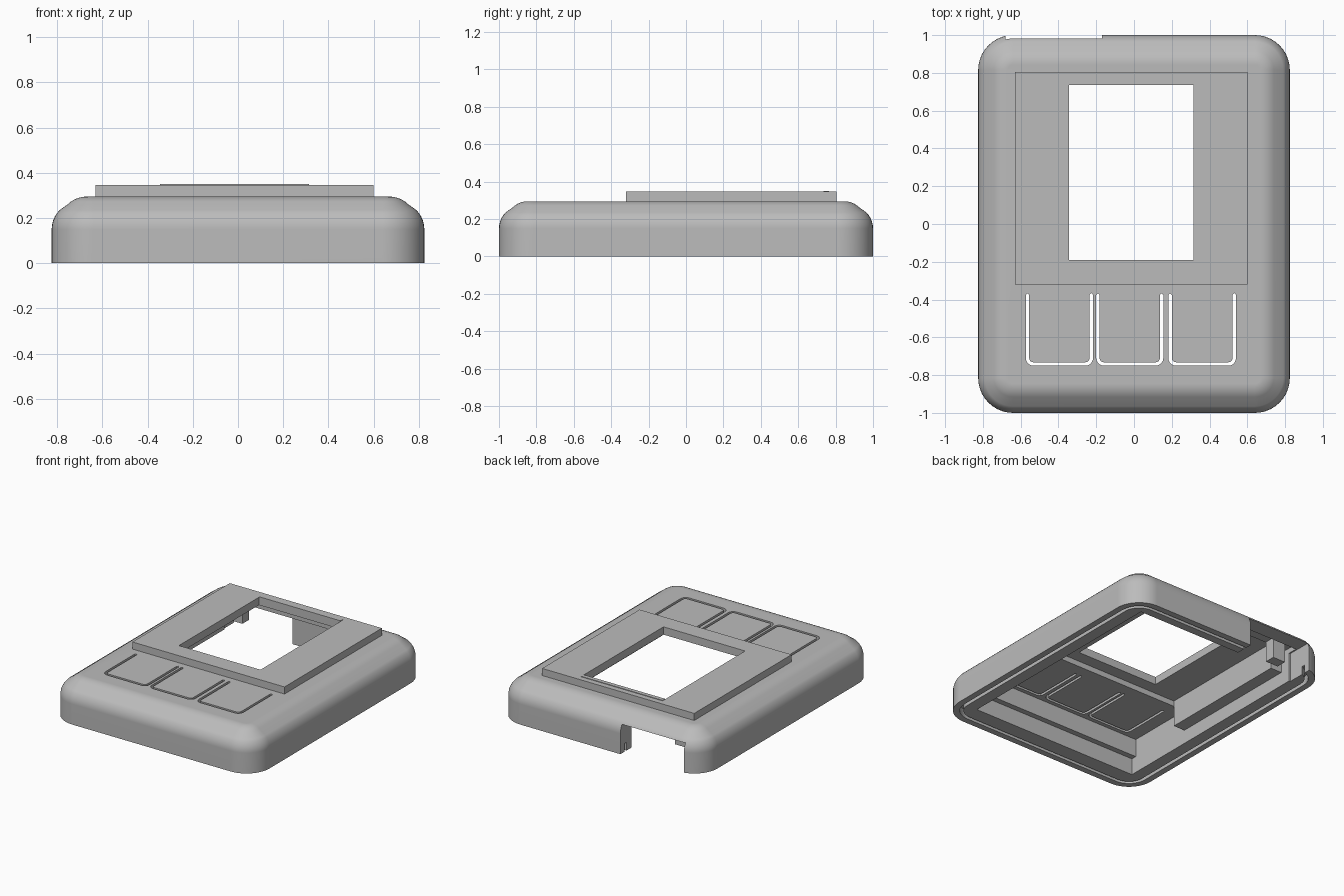
import bpy, bmesh, math

cube = bpy.data.objects.get("Cube")
if cube:
    bpy.data.objects.remove(cube)

grey = bpy.data.materials.new("plain_grey")
grey.use_nodes = True
COLOUR = (0.5, 0.5, 0.5, 1)
grey.diffuse_color = COLOUR
grey.node_tree.nodes["Principled BSDF"].inputs["Base Color"].default_value = COLOUR


def loft(name, loops):
    """Closed solid through matching loops of 3D points."""
    bm = bmesh.new()
    rings = [[bm.verts.new(p) for p in loop] for loop in loops]
    n = len(rings[0])
    for a, b in zip(rings, rings[1:]):
        for i in range(n):
            bm.faces.new((a[i], a[(i + 1) % n], b[(i + 1) % n], b[i]))
    bm.faces.new(rings[0][::-1])
    bm.faces.new(rings[-1])
    bmesh.ops.recalc_face_normals(bm, faces=bm.faces)
    mesh = bpy.data.meshes.new(name)
    bm.to_mesh(mesh)
    bm.free()
    mesh.materials.append(grey)
    obj = bpy.data.objects.new(name, mesh)
    bpy.context.collection.objects.link(obj)
    return obj


def prism(name, pts, z0, z1):
    return loft(name, [[(x, y, z) for x, y in pts] for z in (z0, z1)])


def box(name, x0, x1, y0, y1, z0, z1):
    return prism(name, [(x0, y0), (x1, y0), (x1, y1), (x0, y1)], z0, z1)


def arc(cx, cy, r, a0, a1, steps):
    angles = [math.radians(a0 + (a1 - a0) * i / steps) for i in range(steps + 1)]
    return [(cx + r * math.cos(a), cy + r * math.sin(a)) for a in angles]


def rounded(hx, hy, r, steps=10):
    pts = []
    for k, (sx, sy) in enumerate([(1, 1), (-1, 1), (-1, -1), (1, -1)]):
        pts += arc(sx * (hx - r), sy * (hy - r), r, 90 * k, 90 * k + 90, steps)
    return pts


def boolean(target, tool, operation="DIFFERENCE"):
    mod = target.modifiers.new("cut", "BOOLEAN")
    mod.operation = operation
    mod.solver = "EXACT"
    mod.object = tool
    bpy.context.view_layer.objects.active = target
    bpy.ops.object.modifier_apply(modifier=mod.name)
    bpy.data.objects.remove(tool)


# Outer shell: upright wall, soft shoulder, sloped chamfer, flat top
R, TOP = 0.12, 0.295
profile = [(0, 0)]
profile += [(R - x, 0.15 + y) for x, y in arc(0, 0, R, 0, 45, 5)]
profile += [(0.155 - x, TOP - R + y) for x, y in arc(0, 0, R, 45, 90, 5)]
shell = loft("shell", [[(x, y, z) for x, y in rounded(0.825 - d, 1 - d, 0.185 - d)]
                       for d, z in profile])

# Hollow underside with a ledge along the front
boolean(shell, box("cavity", -0.67, 0.67, -0.82, 0.87, -0.1, 0.12))
boolean(shell, box("upper_cavity", -0.67, 0.67, -0.78, 0.87, 0.11, 0.25))

# Groove around the bottom rim
groove = prism("groove", rounded(0.78, 0.955, 0.14), -0.05, 0.06)
boolean(groove, prism("groove_core", rounded(0.755, 0.93, 0.115), -0.1, 0.1))
boolean(shell, groove)

# Opening in the back wall, and the opening under the raised frame
boolean(shell, box("back_notch", -0.68, -0.17, 0.8, 1.1, -0.1, 0.212))
boolean(shell, box("frame_opening", -0.58, 0.55, -0.28, 0.76, 0.2, 0.4))

# U-shaped slots that free the three push tabs
W, Y_TOP, Y_LOW, CR = 0.018, -0.375, -0.75, 0.04


def u_side(x0, x1, y, r):
    return ([(x0, Y_TOP)] + arc(x0 + r, y + r, r, 180, 270, 5)
            + arc(x1 - r, y + r, r, 270, 360, 5) + [(x1, Y_TOP)])


for x0, x1 in [(-0.573, -0.217), (-0.2, 0.155), (0.182, 0.54)]:
    outer = u_side(x0, x1, Y_LOW, CR)
    inner = u_side(x0 + W, x1 - W, Y_LOW + W, CR - W)[::-1]
    tip = Y_TOP + W / 2
    pts = outer + [(x1 - W / 2, tip)] + inner + [(x0 + W / 2, tip)]
    boolean(shell, prism("tab_slot", pts, 0.2, 0.4))

bpy.ops.object.select_all(action="DESELECT")
shell.select_set(True)
bpy.context.view_layer.objects.active = shell
bpy.ops.object.shade_smooth_by_angle(angle=math.radians(25))
weighted = shell.modifiers.new("weighted", "WEIGHTED_NORMAL")
weighted.keep_sharp = True

# Raised frame with its window
frame = box("raised_frame", -0.63, 0.6, -0.32, 0.805, 0.29, 0.347)
boolean(frame, box("window", -0.345, 0.315, -0.19, 0.735, 0.2, 0.5))
box("window_lip", -0.345, 0.315, 0.735, 0.765, 0.34, 0.351)

# Inner rails along both sides, and a stop block by the back opening
for side, name in ((-1, "right_rail"), (1, "left_rail")):
    a, b = sorted((side * 0.68, side * 0.58))
    box(name, a, b, -0.28, 0.72, 0.1, 0.26)
box("stop_block", -0.6, -0.5, 0.765, 0.84, 0.1, 0.26)
